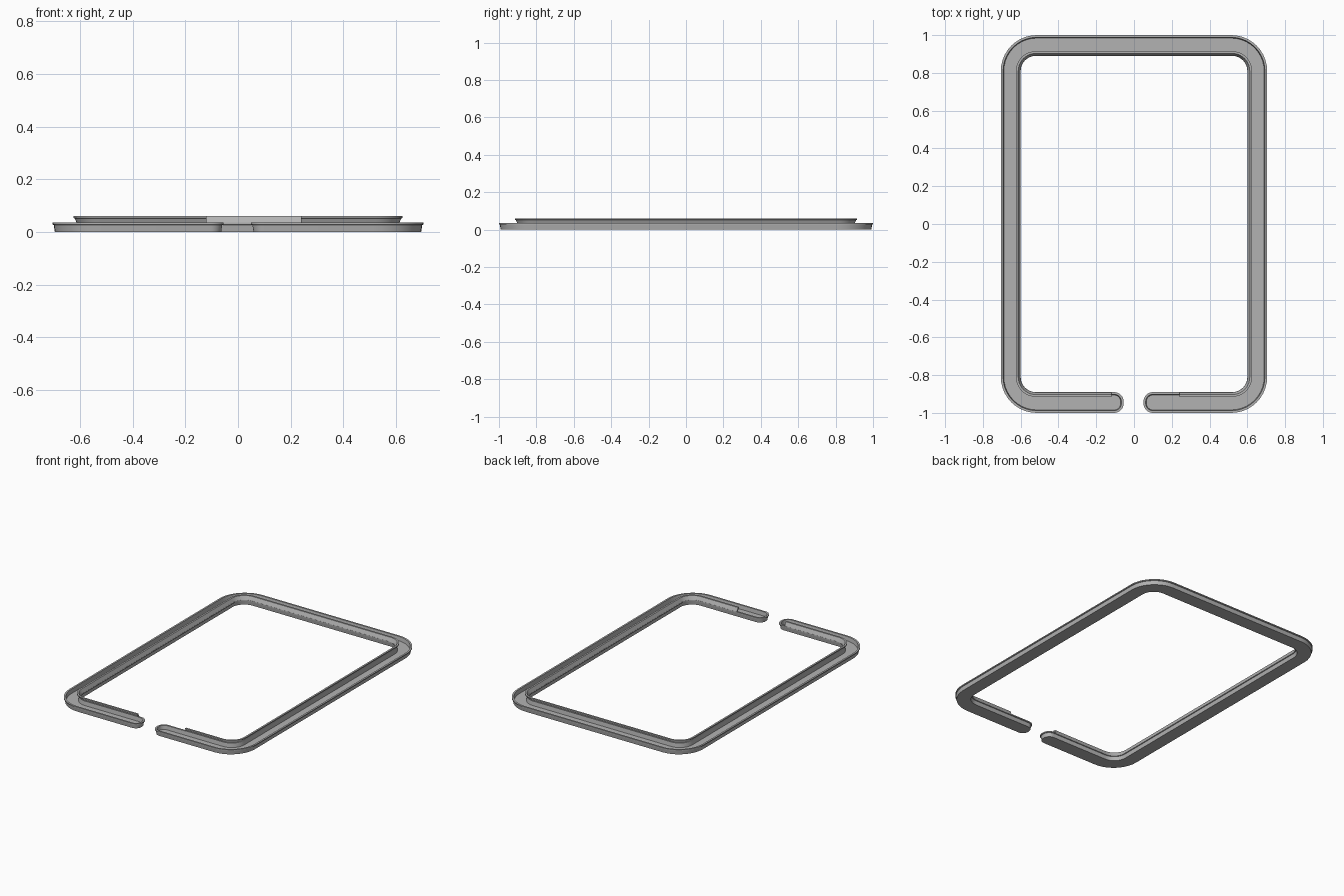
import bpy, bmesh, math
from mathutils import Vector

old = bpy.data.objects.get("Cube")
if old:
    bpy.data.objects.remove(old, do_unlink=True)

grey = bpy.data.materials.new("grey")
grey.use_nodes = True
COLOUR = (0.45, 0.45, 0.45, 1)
grey.diffuse_color = COLOUR
grey.node_tree.nodes["Principled BSDF"].inputs["Base Color"].default_value = COLOUR

OX, OY = 0.705, 1.0      # outer half sizes
IX, IY = 0.60, 0.89      # inner half sizes
OUT_R, IN_R, END_R = 0.19, 0.08, 0.05
END_LEFT, END_RIGHT = 0.05, -0.055
WALL_LEFT, WALL_RIGHT = 0.24, -0.12


def rounded(corners, d, closed, steps=10):
    """Path offset by d to its left, with each corner (x, y, radius) rounded."""
    pts, out, n = [Vector(c[:2]) for c in corners], [], len(corners)
    for i, p in enumerate(pts):
        a = (p - pts[i - 1]).normalized()
        b = (pts[(i + 1) % n] - p).normalized()
        if not closed and i in (0, n - 1):
            t = b if i == 0 else a
            out.append(p + Vector((-t.y, t.x)) * d)
            continue
        turn = 1 if a.cross(b) > 0 else -1
        r = corners[i][2] - turn * d
        miter = p + Vector((-a.y - b.y, a.x + b.x)) * d
        centre = miter + (b - a) * r
        for k in range(steps + 1):
            t = k / steps * math.pi / 2
            out.append(centre - b * r * math.cos(t) + a * r * math.sin(t))
    return out


def finish(bm, name):
    bmesh.ops.recalc_face_normals(bm, faces=bm.faces)
    mesh = bpy.data.meshes.new(name)
    bm.to_mesh(mesh)
    bm.free()
    mesh.materials.append(grey)
    ob = bpy.data.objects.new(name, mesh)
    bpy.context.collection.objects.link(ob)
    bpy.ops.object.select_all(action="DESELECT")
    ob.select_set(True)
    bpy.context.view_layer.objects.active = ob
    bpy.ops.object.shade_smooth_by_angle(angle=math.radians(30))


def loft(name, corners, profile, closed_path):
    """Sweep (offset, height) profile points along the rounded path."""
    bm = bmesh.new()
    rings = [[bm.verts.new((p.x, p.y, z)) for p in rounded(corners, d, closed_path)]
             for d, z in profile]
    n = len(rings[0])
    pairs = list(zip(rings, rings[1:]))
    if not closed_path:
        pairs.append((rings[-1], rings[0]))
    for low, high in pairs:
        for i in range(n if closed_path else n - 1):
            j = (i + 1) % n
            bm.faces.new((low[i], low[j], high[j], high[i]))
    # Close the underside and floor, or the two cut ends
    if closed_path:
        bm.faces.new(rings[0])
        bm.faces.new(rings[-1])
    else:
        bm.faces.new([r[0] for r in rings])
        bm.faces.new([r[-1] for r in rings])
    finish(bm, name)


inner = [(-IX, -IY, IN_R), (-IX, IY, IN_R), (IX, IY, IN_R), (IX, -IY, IN_R)]
outer = [(OX, -OY, OUT_R), (OX, OY, OUT_R), (-OX, OY, OUT_R), (-OX, -OY, OUT_R)]

# Open C-shaped channel with a flared, lipped rim
outline = ([(END_LEFT, -OY, END_R)] + outer
           + [(END_RIGHT, -OY, END_R), (END_RIGHT, -IY, END_R)]
           + inner + [(END_LEFT, -IY, END_R)])
loft("channel_frame", outline,
     [(0.009, 0), (0.005, 0.026), (0, 0.028), (0, 0.035), (0.012, 0.035), (0.016, 0.008)],
     True)

# Raised inner wall leaning outwards, ending in a lip
loft("raised_inner_wall",
     [(WALL_RIGHT, -IY, 0)] + inner + [(WALL_LEFT, -IY, 0)],
     [(0, 0.033), (0.013, 0.06), (0.025, 0.06), (0.025, 0.053), (0.02, 0.051), (0.012, 0.033)],
     False)
